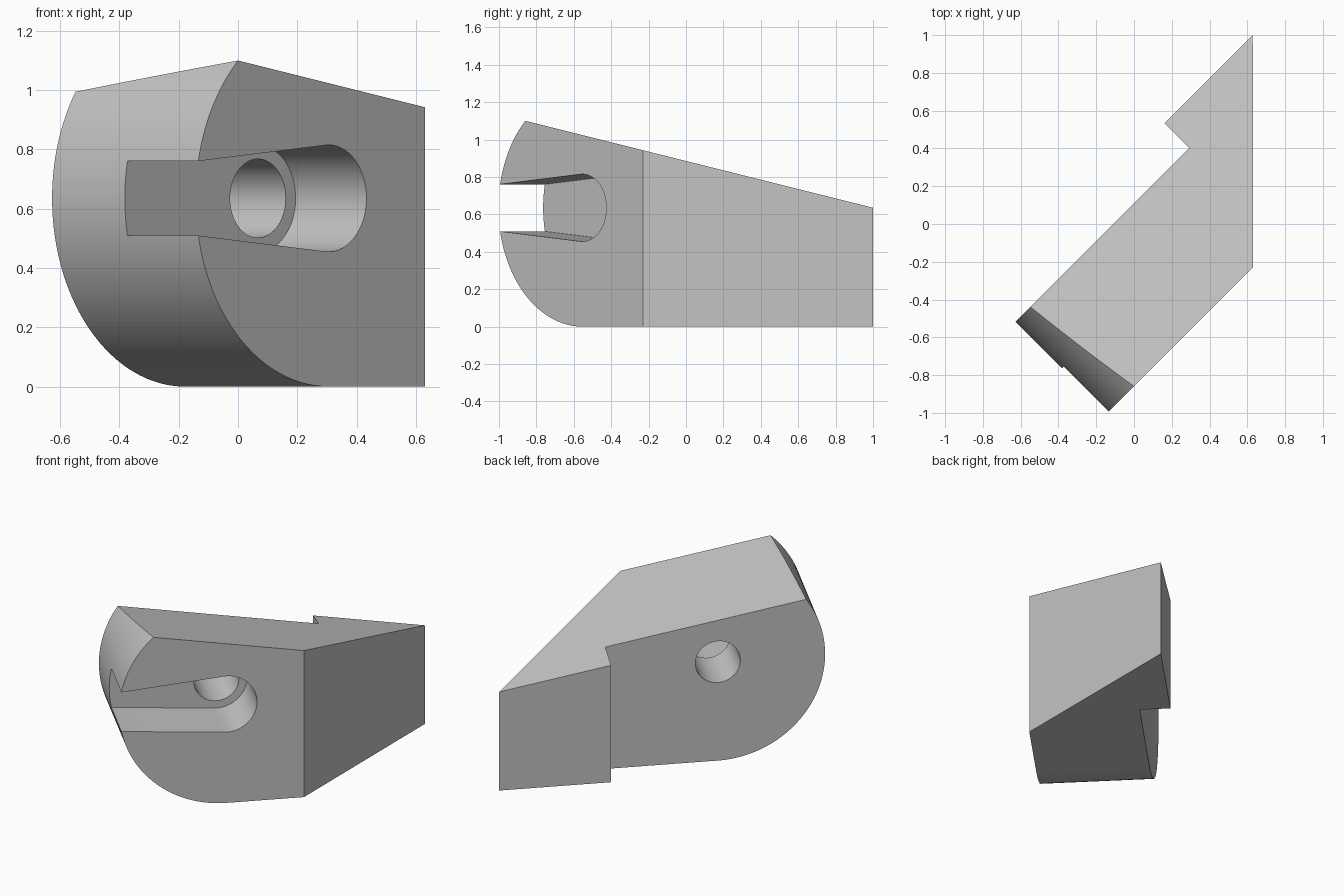
import bpy, bmesh
from math import cos, sin, radians, sqrt, tan
from mathutils import Vector

cube = bpy.data.objects.get("Cube")
if cube:
    bpy.data.objects.remove(cube, do_unlink=True)

# Diagonal frame: ALONG runs down the body, ACROSS points out of the slotted face
ALONG = Vector((1, 1, 0)) / sqrt(2)
ACROSS = Vector((1, -1, 0)) / sqrt(2)
UP = Vector((0, 0, 1))
PIVOT, MID = -0.175, 0.635          # shared centre of nose, slot and hole

grey = bpy.data.materials.new("plain_grey")
grey.use_nodes = True
colour = (0.55, 0.55, 0.55, 1)
grey.diffuse_color = colour
grey.node_tree.nodes["Principled BSDF"].inputs["Base Color"].default_value = colour


def arc(radius, start, end, steps):
    angles = [radians(start + (end - start) * i / steps) for i in range(steps + 1)]
    return [(PIVOT + radius * cos(a), MID + radius * sin(a)) for a in angles]


def prism(name, points, direction, near, far, top_plane=None):
    """Extrude a ring of 3D points, optionally sliced by a plane."""
    bm = bmesh.new()
    face = bm.faces.new([bm.verts.new(p + direction * near) for p in points])
    new = bmesh.ops.extrude_face_region(bm, geom=[face])["geom"]
    moved = [v for v in new if isinstance(v, bmesh.types.BMVert)]
    bmesh.ops.translate(bm, verts=moved, vec=direction * (far - near))
    if top_plane:
        geom = bm.verts[:] + bm.edges[:] + bm.faces[:]
        cut = bmesh.ops.bisect_plane(bm, geom=geom, plane_co=top_plane[0],
                                     plane_no=top_plane[1], clear_outer=True)
        rim = [e for e in cut["geom_cut"] if isinstance(e, bmesh.types.BMEdge)]
        bmesh.ops.contextual_create(bm, geom=rim)
    bmesh.ops.recalc_face_normals(bm, faces=bm.faces)
    mesh = bpy.data.meshes.new(name)
    bm.to_mesh(mesh)
    bm.free()
    mesh.materials.append(grey)
    obj = bpy.data.objects.new(name, mesh)
    bpy.context.collection.objects.link(obj)
    return obj


def side_prism(name, profile, near, far):
    return prism(name, [ALONG * u + UP * z for u, z in profile], ACROSS, near, far)


# Body: footprint with rear hook and angled end, sliced by the sloping top
outline = [(-0.9, -0.077), (-0.9, 0.608), (0.283, 0.608),
           (1.152, -0.263), (0.491, -0.263), (0.491, -0.077)]
body = prism("wedge_body", [ALONG * u + ACROSS * v for u, v in outline], UP, -0.1, 1.4,
             (Vector((0, 0, 0.885)), Vector((0, 0.25, 1))))

# Rounded nose envelope, tapered slot and through hole
nose = side_prism("nose_envelope", arc(MID, 90, 270, 90) + [(1.4, 0), (1.4, 2 * MID)], -0.5, 0.9)
taper = radians(5.05)
half = 0.18 / cos(taper) - 0.765 * tan(taper)
slot_end = [(PIVOT - 0.765, MID - half), (PIVOT - 0.765, MID + half)]
slot = side_prism("slot_cutter", arc(0.18, -95.05, 95.05, 48) + slot_end[::-1], 0.27, 0.8)
hole = side_prism("hole_cutter", arc(0.133, 0, 360, 64)[:-1], -0.3, 0.5)

bpy.context.view_layer.objects.active = body
for cutter, operation in ((nose, "INTERSECT"), (slot, "DIFFERENCE"), (hole, "DIFFERENCE")):
    cutter.hide_render = True
    mod = body.modifiers.new(cutter.name, "BOOLEAN")
    mod.object, mod.operation, mod.solver = cutter, operation, "EXACT"
    bpy.ops.object.modifier_apply(modifier=mod.name)
    bpy.data.objects.remove(cutter, do_unlink=True)

bpy.ops.object.select_all(action="DESELECT")
body.select_set(True)
bpy.ops.object.shade_smooth_by_angle(angle=radians(20))
